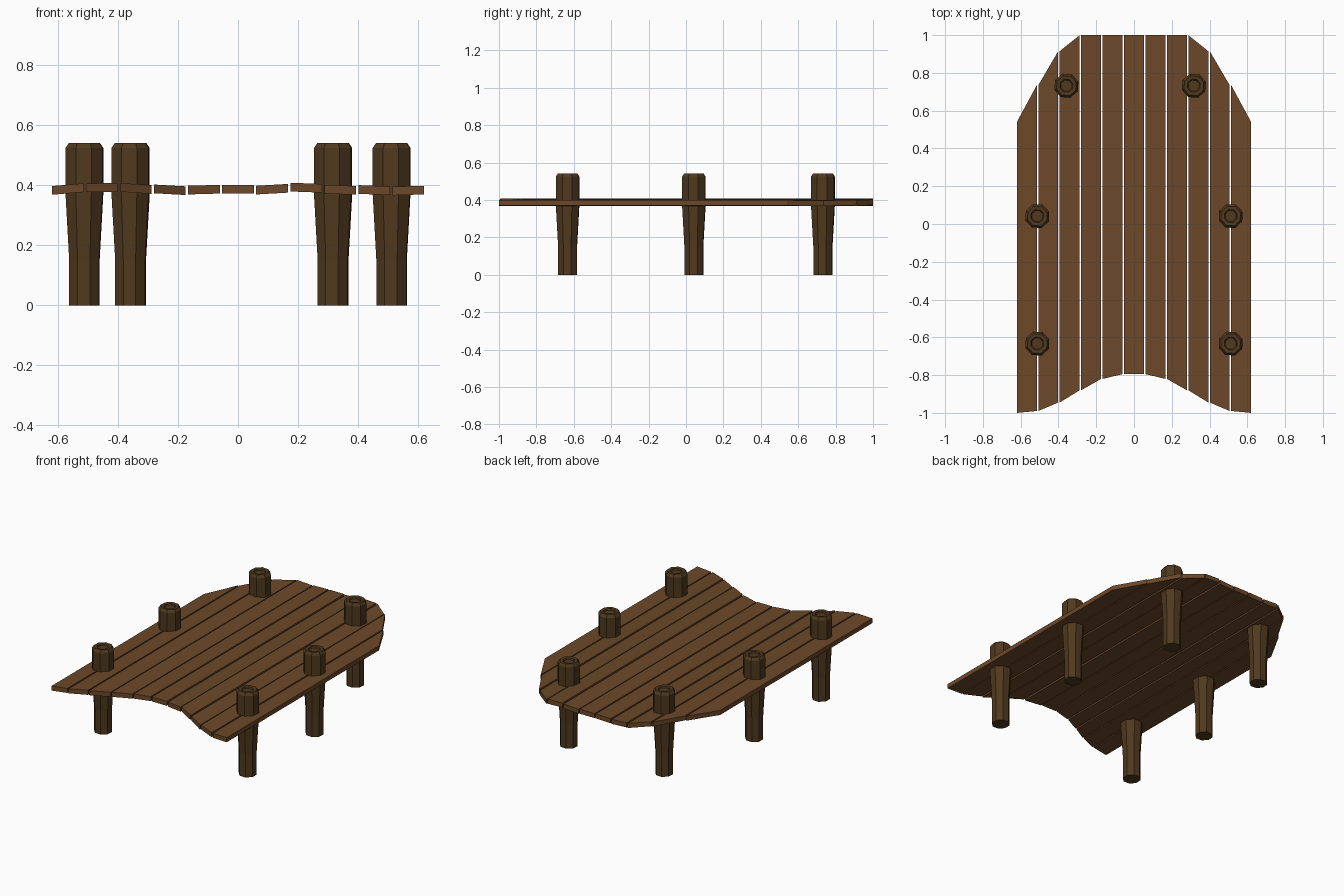
import bpy, bmesh, math

if "Cube" in bpy.data.objects:
    bpy.data.objects.remove(bpy.data.objects["Cube"])


def material(name, rgb):
    m = bpy.data.materials.new(name)
    m.diffuse_color = (*rgb, 1)
    m.use_nodes = True
    m.node_tree.nodes["Principled BSDF"].inputs["Base Color"].default_value = m.diffuse_color
    return m


plank_wood = material("plank_wood", (0.15, 0.065, 0.022))
post_wood = material("post_wood", (0.08, 0.041, 0.013))


def finish(name, bm, mat):
    bmesh.ops.recalc_face_normals(bm, faces=bm.faces)
    mesh = bpy.data.meshes.new(name)
    bm.to_mesh(mesh)
    bm.free()
    mesh.materials.append(mat)
    ob = bpy.data.objects.new(name, mesh)
    bpy.context.collection.objects.link(ob)
    return ob


def plank(name, x0, x1, front, back, tops, thick=0.029):
    """Tilted board whose ends are cut to the deck outline."""
    bm = bmesh.new()
    outline = [(x0, front[0], tops[0]), (x1, front[1], tops[1]),
               (x1, back[1], tops[1]), (x0, back[0], tops[0])]
    top = [bm.verts.new(p) for p in outline]
    low = [bm.verts.new((x, y, z - thick)) for x, y, z in outline]
    bm.faces.new(top)
    bm.faces.new(low[::-1])
    for i in range(4):
        j = (i + 1) % 4
        bm.faces.new((top[i], low[i], low[j], top[j]))
    finish(name, bm, plank_wood)


def post(name, x, y, turn):
    """Eight-sided post, wider at the top, with a chamfered and dished head."""
    profile = [(0.054, 0), (0.054, 0.15), (0.067, 0.37), (0.067, 0.525),
               (0.055, 0.542), (0.036, 0.540), (0.031, 0.532)]
    bm = bmesh.new()
    rings = []
    for r, z in profile:
        angles = [math.radians(turn + 45 * i) for i in range(8)]
        rings.append([bm.verts.new((x + r * math.cos(a), y + r * math.sin(a), z))
                      for a in angles])
    for a, b in zip(rings, rings[1:]):
        for i in range(8):
            j = (i + 1) % 8
            bm.faces.new((a[i], a[j], b[j], b[i]))
    bm.faces.new(rings[0][::-1])
    bm.faces.new(rings[-1])
    finish(name, bm, post_wood)


# Deck outline at the plank seams, left half mirrored to the right
half_front = [-1.0, -0.99, -0.945, -0.88, -0.82, -0.795]
half_back = [0.54, 0.735, 0.915, 1.0, 1.0, 1.0]
front = half_front + half_front[::-1]
back = half_back + half_back[::-1]
tilts = [(.398, .407), (.407, .408), (.408, .401), (.403, .397), (.399, .402),
         (.402, .402), (.399, .405), (.409, .405), (.402, .398), (.401, .397),
         (.396, .399)]

# Planks
pitch, gap = 1.248 / 11, 0.008
for i, tops in enumerate(tilts):
    x0 = -0.624 + i * pitch
    plank(f"plank_{i + 1}", x0 + gap / 2, x0 + pitch - gap / 2,
          front[i:i + 2], back[i:i + 2], tops)

# Posts
for side, s in (("left", -1), ("right", 1)):
    post(f"{side}_front_post", s * 0.512, -0.633, 20)
    post(f"{side}_middle_post", s * 0.512, 0.042, 20)
post("left_back_post", -0.358, 0.732, 18)
post("right_back_post", 0.317, 0.732, 18)
